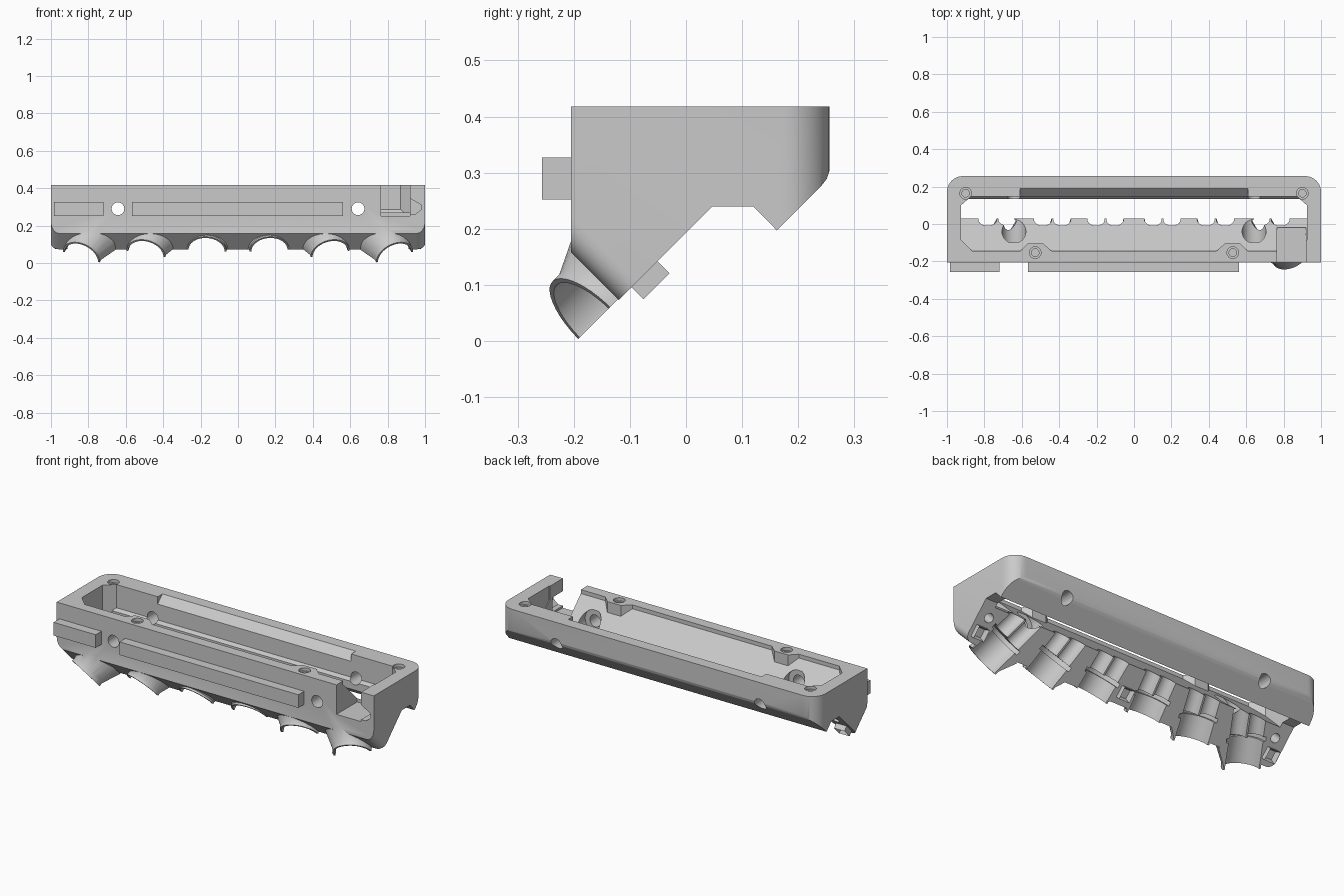
import bpy, bmesh
from math import radians, sin, cos, sqrt, pi
from mathutils import Vector

if "Cube" in bpy.data.objects:
    bpy.data.objects.remove(bpy.data.objects["Cube"])

grey = bpy.data.materials.new("plain_grey")
grey.use_nodes = True
colour = (0.59, 0.59, 0.59, 1)
grey.diffuse_color = colour
grey.node_tree.nodes["Principled BSDF"].inputs["Base Color"].default_value = colour


def finish(bm, name):
    bmesh.ops.recalc_face_normals(bm, faces=bm.faces[:])
    mesh = bpy.data.meshes.new(name)
    bm.to_mesh(mesh)
    bm.free()
    mesh.materials.append(grey)
    ob = bpy.data.objects.new(name, mesh)
    bpy.context.collection.objects.link(ob)
    return ob


def extrude(points, direction):
    """Closed prism from a planar outline."""
    bm = bmesh.new()
    near = [bm.verts.new(p) for p in points]
    far = [bm.verts.new(Vector(p) + Vector(direction)) for p in points]
    bm.faces.new(near[::-1])
    bm.faces.new(far)
    for i in range(len(near)):
        bm.faces.new((near[i - 1], near[i], far[i], far[i - 1]))
    return bm


def side_prism(profile, x0, x1, name="cutter"):
    """Extrude a (y, z) profile along x."""
    return finish(extrude([(x0, y, z) for y, z in profile], (x1 - x0, 0, 0)), name)


def plan_prism(outline, z0, z1, name="cutter"):
    """Extrude an (x, y) outline upward."""
    return finish(extrude([(x, y, z0) for x, y in outline], (0, 0, z1 - z0)), name)


def box(x0, x1, y0, y1, z0, z1, name="cutter"):
    return plan_prism([(x0, y0), (x1, y0), (x1, y1), (x0, y1)], z0, z1, name)


def rod(start, end, r0, r1=None, sides=40, name="cutter"):
    start, end = Vector(start), Vector(end)
    axis = end - start
    bm = bmesh.new()
    bmesh.ops.create_cone(bm, cap_ends=True, segments=sides, radius1=r0,
                          radius2=r0 if r1 is None else r1, depth=axis.length)
    bm.transform(axis.to_track_quat("Z", "Y").to_matrix().to_4x4())
    bmesh.ops.translate(bm, vec=(start + end) / 2, verts=bm.verts[:])
    return finish(bm, name)


def combine(target, tool, operation="DIFFERENCE"):
    mod = target.modifiers.new("cut", "BOOLEAN")
    mod.operation, mod.object, mod.solver = operation, tool, "EXACT"
    bpy.context.view_layer.objects.active = target
    bpy.ops.object.modifier_apply(modifier=mod.name)
    bpy.data.objects.remove(tool)


S = 1 / sqrt(2)
CORNER = (-0.12, 0.073)


def tilt(x, u, n):
    """Point in the sloping frame: u runs down and forward, n into the body."""
    return Vector((x, CORNER[0] - S * (u + n), CORNER[1] + S * (n - u)))


# Housing body: rounded plan cut to the side profile
R = 0.085
half = [(1, -0.4)] + [(1 - R + R * cos(a * pi / 20), 0.256 - R + R * sin(a * pi / 20))
                      for a in range(11)]
body = plan_prism(half + [(-x, y) for x, y in reversed(half)], -0.2, 0.6, "housing_body")
profile = [(-0.205, 0.418), (-0.205, 0.158), CORNER, (0.047, 0.24), (0.12, 0.24),
           (0.162, 0.197), (0.24, 0.275), (0.251, 0.289), (0.258, 0.31), (0.3, 0.31), (0.3, 0.418)]
combine(body, side_prism(profile, -1.1, 1.1), "INTERSECT")

# Rounded ends of the front chamfer
bm = bmesh.new()
bm.from_mesh(body.data)
ends = [e for e in bm.edges if abs(e.verts[0].co.x - e.verts[1].co.x) < 0.001
        and all(v.co.y < -0.1 and v.co.z < 0.2 for v in e.verts)]
bmesh.ops.bevel(bm, geom=ends, offset=0.045, segments=6, profile=0.5, affect="EDGES")
bm.to_mesh(body.data)
bm.free()

# Outlet cups fanning outward along the lower front edge
pipes = [(side, x, radians(a)) for side in (-1, 1)
         for x, a in ((0.838, 22), (0.493, 13), (0.168, 4))]


def mouth(pipe):
    return 0.16 * sin(pipe[2])


def pipe_point(pipe, t, across=0, n=0):
    """Point at distance t past the cup mouth, measured on the pipe axis."""
    side, x, angle = pipe
    return tilt(side * (x + t * sin(angle) + across * cos(angle)),
                mouth(pipe) + t * cos(angle) - across * sin(angle), n)


for pipe in pipes:
    cup = rod(pipe_point(pipe, -0.13), pipe_point(pipe, 0), 0.107, name="cup")
    flare = rod(pipe_point(pipe, -0.06 - mouth(pipe)), pipe_point(pipe, -mouth(pipe) * 0.1), 0.15, 0.1)
    combine(cup, flare, "UNION")
    lower = [tilt(0, u, n).yz for u, n in ((-0.6, 0.002), (0.6, 0.002), (0.6, -0.5), (-0.6, -0.5))]
    combine(cup, side_prism(lower, -1.5, 1.5))
    combine(body, cup, "UNION")

# Main pocket with a sloping floor, open below at the rear
right = [(0.44, -0.145), (0.485, -0.105), (0.57, -0.105), (0.61, -0.145),
         (0.865, -0.145), (0.925, -0.085), (0.925, 0.1), (0.87, 0.148)]
pocket = plan_prism(right + [(-x, y) for x, y in reversed(right)], 0, 0.6, "pocket")
combine(pocket, side_prism([(-0.3, 0.5), (-0.3, 0.396), (-0.145, 0.396), (0.03, 0.221),
                            (0.11, 0.141), (0.133, 0.141), (0.133, 0.27), (0.146, 0.285),
                            (0.2, 0.3), (0.2, 0.5)], -1.1, 1.1), "INTERSECT")
combine(body, pocket)

# Sloped relief along the rear rim
combine(body, side_prism([(0.12, 0.348), (0.2, 0.428), (0.12, 0.428)], -0.61, 0.61))

# Pipe channels: wide mouth, collar groove, twin narrow passages
for pipe in pipes:
    back = -0.085 - mouth(pipe)
    combine(body, rod(pipe_point(pipe, back), pipe_point(pipe, 0.06), 0.097))
    combine(body, rod(pipe_point(pipe, back - 0.023), pipe_point(pipe, back + 0.001), 0.112))
    for across in (-0.05, 0.05):
        combine(body, rod(pipe_point(pipe, back - 0.18, across, 0.008),
                          pipe_point(pipe, back - 0.015, across, 0.008), 0.046, sides=24))

# Cable notch at the front left end
combine(body, box(0.765, 0.92, -0.3, -0.02, 0.25, 0.6))
hook = [(0.8, 0.262), (0.95, 0.262), (0.978, 0.285), (0.978, 0.312), (0.92, 0.345), (0.8, 0.345)]
combine(body, finish(extrude([(x, -0.3, z) for x, z in hook], (0, 0.19, 0)), "cutter"))

# Fixing holes: horizontal bolts, rim screws, mating face screws
for side in (-1, 1):
    x = side * 0.642
    combine(body, rod((x, -0.4, 0.29), (x, 0.4, 0.29), 0.034, sides=32))
    combine(body, rod((x, -0.1, 0.29), (x, 0.06, 0.29), 0.064))
    for x, y in ((0.9, 0.164), (0.528, -0.153)):
        combine(body, rod((side * x, y, 0.4), (side * x, y, 0.5), 0.031, sides=32))
        combine(body, rod((side * x, y, 0.25), (side * x, y, 0.45), 0.02, sides=24))
    combine(body, rod(tilt(side * 0.93, -0.15, -0.1), tilt(side * 0.93, -0.15, 0.08), 0.025, sides=24))

# Front rails
box(-0.983, -0.718, -0.257, -0.2, 0.252, 0.327, "short_front_rail")
box(-0.567, 0.561, -0.257, -0.2, 0.252, 0.327, "long_front_rail")

# Hollow square locating pegs on the mating face
for name, x in (("right_peg", -0.945), ("middle_peg", 0), ("left_peg", 0.945)):
    w = 0.033
    base = [tilt(x - w, -0.065 - w, 0.02), tilt(x + w, -0.065 - w, 0.02),
            tilt(x + w, -0.065 + w, 0.02), tilt(x - w, -0.065 + w, 0.02)]
    down = tilt(0, 0, -0.03) - tilt(0, 0, 0.02)
    bm = extrude(base, down)
    bmesh.ops.recalc_face_normals(bm, faces=bm.faces[:])
    tip = max(bm.faces, key=lambda f: f.calc_center_median().dot(down))
    bmesh.ops.inset_region(bm, faces=[tip], thickness=0.014, depth=0)
    bmesh.ops.translate(bm, verts=tip.verts[:], vec=-0.6 * down)
    finish(bm, name)

# Smooth curved walls, keep hard edges
for ob in bpy.context.selected_objects:
    ob.select_set(False)
body.select_set(True)
bpy.context.view_layer.objects.active = body
bpy.ops.object.shade_smooth_by_angle(angle=radians(30))
